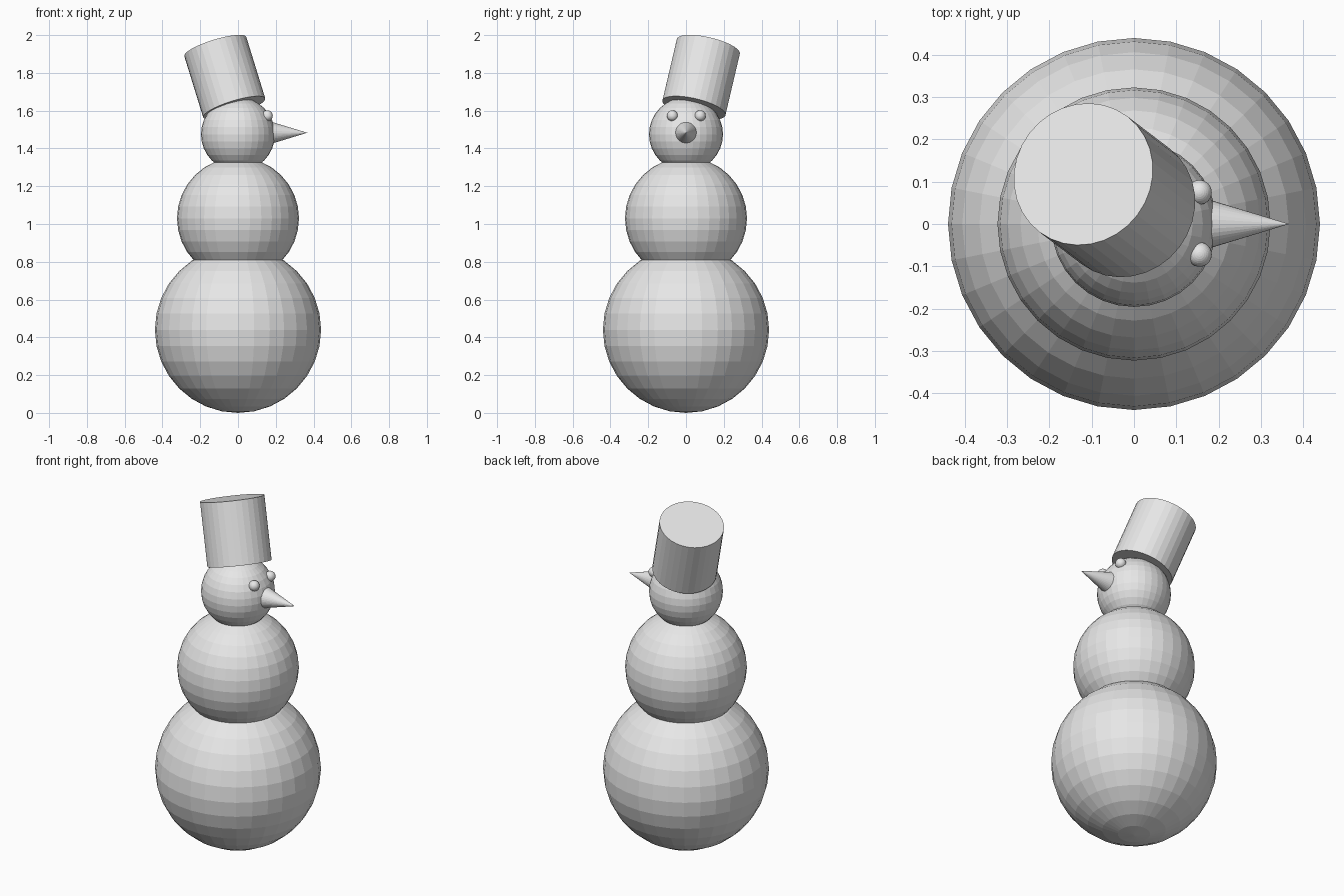
import bpy
import math
from mathutils import Vector

if "Cube" in bpy.data.objects:
    bpy.data.objects.remove(bpy.data.objects["Cube"])

grey = bpy.data.materials.new("plain grey")
grey.diffuse_color = (0.8, 0.8, 0.8, 1)
grey.use_nodes = True
grey.node_tree.nodes["Principled BSDF"].inputs["Base Color"].default_value = grey.diffuse_color


def finish(name):
    ob = bpy.context.object
    ob.name = name
    ob.data.materials.append(grey)
    return ob


def ball(name, radius, loc):
    bpy.ops.mesh.primitive_uv_sphere_add(segments=32, ring_count=16, radius=radius, location=loc)
    return finish(name)


def cone_between(name, start, end, r1, r2):
    """Capped 32-sided cone or cylinder from start to end."""
    a, b = Vector(start), Vector(end)
    bpy.ops.mesh.primitive_cone_add(vertices=32, radius1=r1, radius2=r2,
                                    depth=(b - a).length, location=(a + b) / 2)
    ob = finish(name)
    ob.rotation_euler = (b - a).to_track_quat('Z', 'Y').to_euler()
    return ob


# Stacked snowballs
ball("lower_body", 0.44, (0, 0, 0.44))
ball("upper_body", 0.323, (0, 0, 1.03))
ball("head", 0.196, (0, 0, 1.475))

# Face, looking along +x
cone_between("nose", (0.17, 0, 1.483), (0.367, 0, 1.483), 0.06, 0)
for side, y in (("right", -0.072), ("left", 0.075)):
    ball(side + "_eye", 0.029, (0.155, y, 1.573))

# Tilted hat
cone_between("hat", (-0.02, 0.042, 1.615), (-0.12, 0.118, 1.939), 0.172, 0.172)
